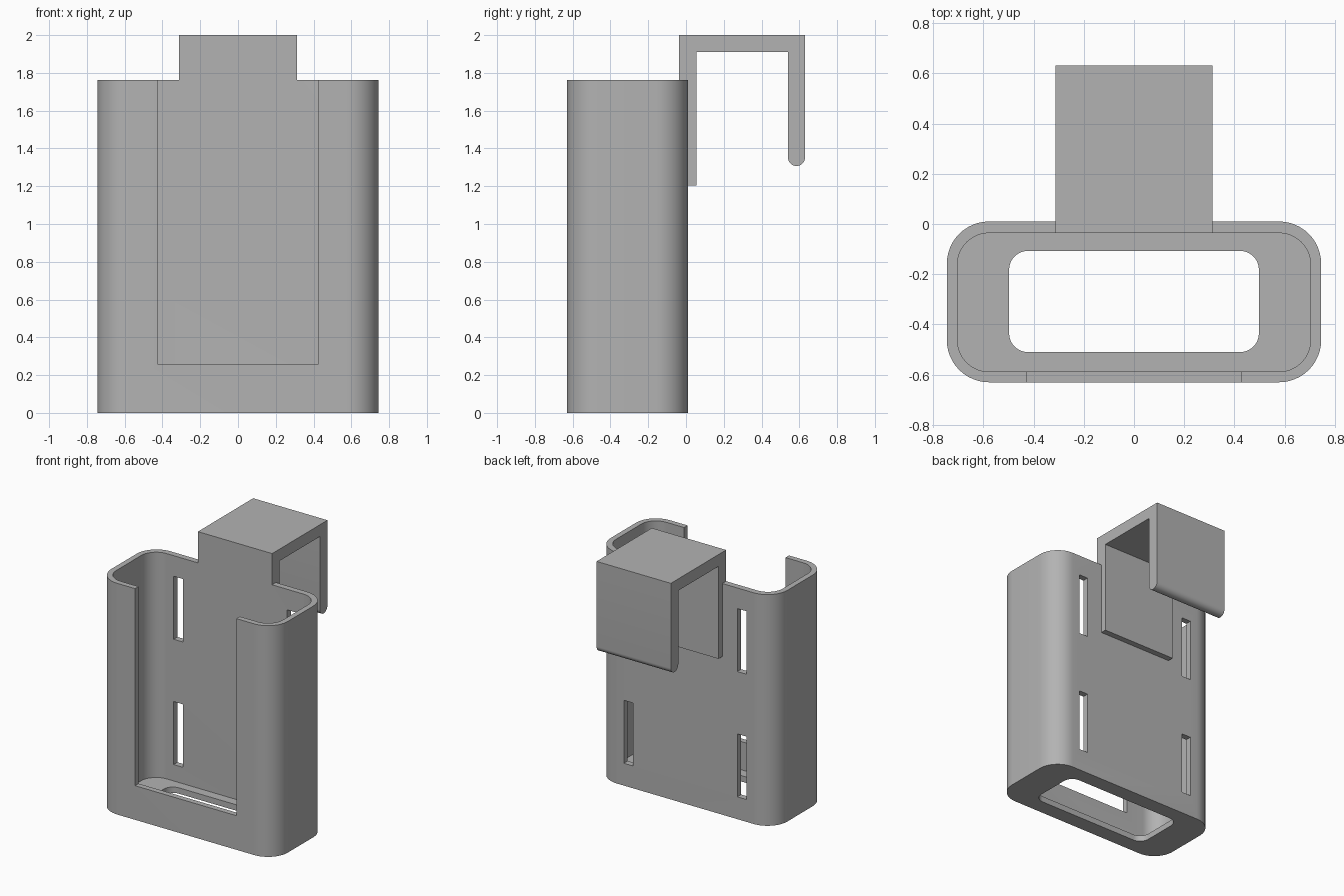
import bpy, bmesh, math

if "Cube" in bpy.data.objects:
    bpy.data.objects.remove(bpy.data.objects["Cube"])

grey = bpy.data.materials.new("plain grey")
grey.diffuse_color = (0.45, 0.45, 0.45, 1)
grey.use_nodes = True
grey.node_tree.nodes["Principled BSDF"].inputs["Base Color"].default_value = grey.diffuse_color


def prism(name, pts, lo, hi, axis="z"):
    """Extrude a 2D outline: (x, y) along z, or (y, z) along x."""
    place = (lambda p, h: (p[0], p[1], h)) if axis == "z" else (lambda p, h: (h, p[0], p[1]))
    bm = bmesh.new()
    low = [bm.verts.new(place(p, lo)) for p in pts]
    high = [bm.verts.new(place(p, hi)) for p in pts]
    bm.faces.new(low[::-1])
    bm.faces.new(high)
    n = len(pts)
    for i in range(n):
        j = (i + 1) % n
        bm.faces.new((low[i], low[j], high[j], high[i]))
    bmesh.ops.recalc_face_normals(bm, faces=bm.faces)
    mesh = bpy.data.meshes.new(name)
    bm.to_mesh(mesh)
    bm.free()
    mesh.materials.append(grey)
    ob = bpy.data.objects.new(name, mesh)
    bpy.context.collection.objects.link(ob)
    return ob


def round_rect(x0, x1, y0, y1, r, steps=12):
    pts = []
    corners = ((x1 - r, y1 - r), (x0 + r, y1 - r), (x0 + r, y0 + r), (x1 - r, y0 + r))
    for q, (cx, cy) in enumerate(corners):
        for k in range(steps + 1):
            a = math.pi / 2 * (q + k / steps)
            pts.append((cx + r * math.cos(a), cy + r * math.sin(a)))
    return pts


def box(name, x0, x1, y0, y1, z0, z1):
    return prism(name, [(x0, y0), (x1, y0), (x1, y1), (x0, y1)], z0, z1)


def combine(target, other, operation):
    mod = target.modifiers.new("combine", "BOOLEAN")
    mod.object, mod.operation, mod.solver = other, operation, "EXACT"
    bpy.context.view_layer.objects.active = target
    bpy.ops.object.modifier_apply(modifier=mod.name)
    bpy.data.objects.remove(other, do_unlink=True)


# Holder shell with rounded corners
holder = prism("holder", round_rect(-0.745, 0.745, -0.63, 0.01, 0.168), 0, 1.762)

# Hook: inner leg flush with the inside of the back wall, rounded outer tip
tip = [(0.585 + 0.045 * math.cos(a), 1.352 + 0.045 * math.sin(a))
       for a in (math.pi * (1 + k / 16) for k in range(17))]
outline = [(-0.036, 1.205), (0.055, 1.205), (0.055, 1.91), (0.54, 1.91)] + tip + [(0.63, 2.0), (-0.036, 2.0)]
hook = prism("hook", outline, -0.313, 0.313, "x")
combine(holder, hook, "UNION")

# Hollow inside and floor opening
combine(holder, prism("cavity", round_rect(-0.703, 0.703, -0.588, -0.036, 0.126), 0.045, 2.2), "DIFFERENCE")
combine(holder, prism("floor_opening", round_rect(-0.497, 0.497, -0.51, -0.107, 0.075), -0.1, 0.1), "DIFFERENCE")

# Open front window
combine(holder, box("front_window", -0.427, 0.427, -0.8, -0.4, 0.26, 2.2), "DIFFERENCE")

# Strap slots in the back wall
for side in (-1, 1):
    for z in (0.17, 1.125):
        x0, x1 = sorted((side * 0.44, side * 0.517))
        combine(holder, box("strap_slot", x0, x1, -0.1, 0.1, z, z + 0.48), "DIFFERENCE")

# Smooth the rounded parts, keep the edges sharp
bpy.ops.object.select_all(action="DESELECT")
holder.select_set(True)
bpy.context.view_layer.objects.active = holder
bpy.ops.object.shade_smooth_by_angle(angle=math.radians(30))
